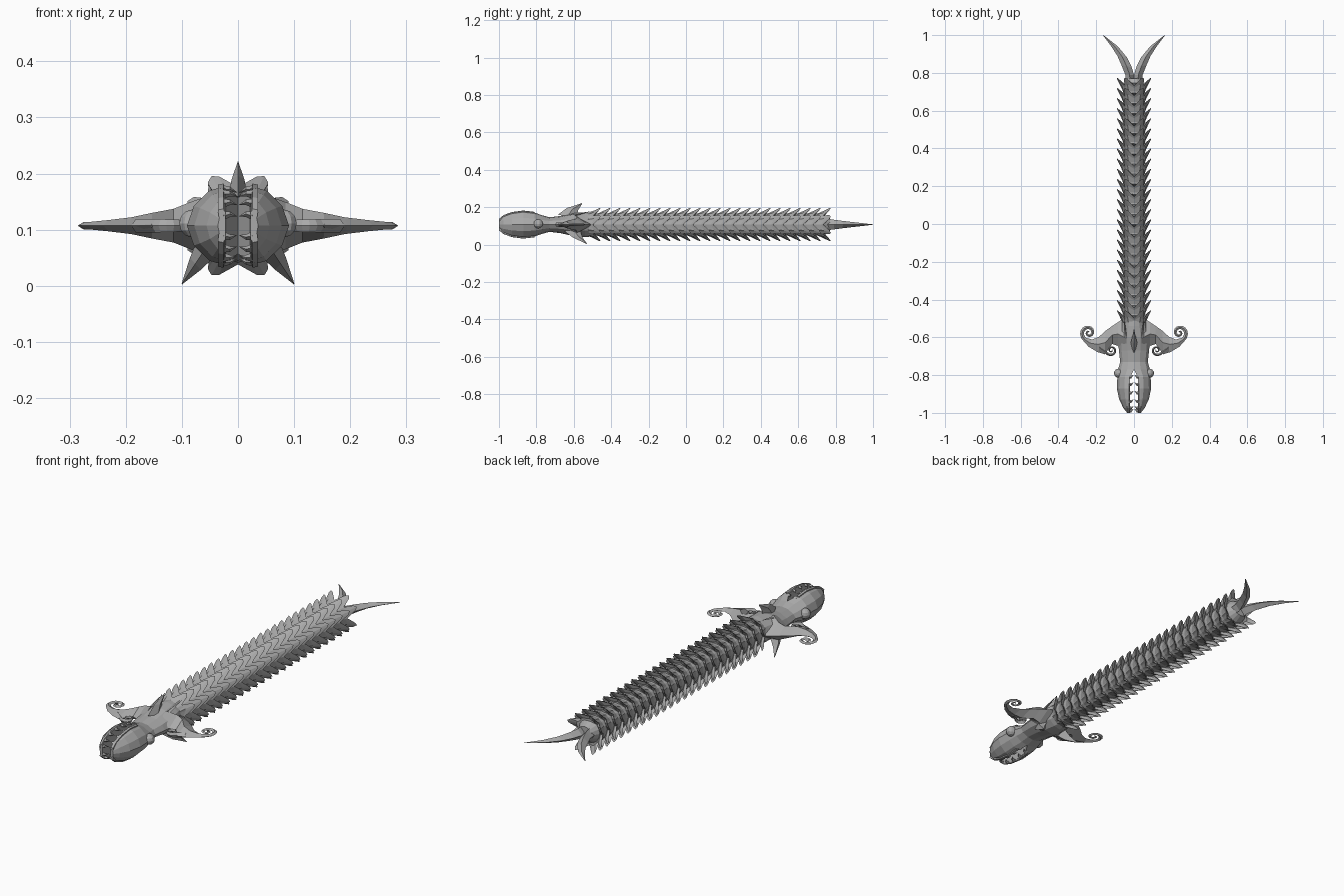
import bpy, bmesh, math
from mathutils import Vector

cube = bpy.data.objects.get("Cube")
if cube:
    bpy.data.objects.remove(cube)

AXIS = 0.107  # height of the centre line

steel = bpy.data.materials.new("grey_steel")
steel.use_nodes = True
GREY = (0.4, 0.4, 0.4, 1)
steel.diffuse_color = GREY
steel.node_tree.nodes["Principled BSDF"].inputs["Base Color"].default_value = GREY


def finish(name, bm, mirror=False):
    bmesh.ops.recalc_face_normals(bm, faces=bm.faces)
    mesh = bpy.data.meshes.new(name)
    bm.to_mesh(mesh)
    bm.free()
    obj = bpy.data.objects.new(name, mesh)
    bpy.context.collection.objects.link(obj)
    mesh.materials.append(steel)
    if mirror:
        obj.modifiers.new("mirror", 'MIRROR')
    return obj


def add_loft(bm, rings):
    rows = [[bm.verts.new(p) for p in ring] for ring in rings]
    n = len(rows[0])
    for a, b in zip(rows, rows[1:]):
        for i in range(n):
            j = (i + 1) % n
            bm.faces.new((a[i], a[j], b[j], b[i]))
    bm.faces.new(rows[0])
    bm.faces.new(rows[-1])


def loft(name, rings, mirror=False):
    bm = bmesh.new()
    add_loft(bm, rings)
    return finish(name, bm, mirror)


def blade(name, stations, mirror=True):
    """Flat diamond-section blade: (edge, opposite edge, half thickness)."""
    rings = []
    for (ax, ay), (bx, by), t in stations:
        mx, my = (ax + bx) / 2, (ay + by) / 2
        rings.append([(ax, ay, AXIS), (mx, my, AXIS + t),
                      (bx, by, AXIS), (mx, my, AXIS - t)])
    return loft(name, rings, mirror)


def curl(cx, cy, start, sweep, r0, r1, width, t, steps=22):
    """Blade stations for a tapering spiral."""
    out = []
    for i in range(steps + 1):
        f = i / steps
        a = math.radians(start + sweep * f)
        r = r0 + (r1 - r0) * f ** 0.8
        q = max(r - width * (1 - 0.7 * f), 0.001)
        c, s = math.cos(a), math.sin(a)
        out.append(((cx + r * c, cy + r * s), (cx + q * c, cy + q * s),
                    t * (1 - 0.6 * f)))
    return out


def spike(bm, base, tip, across, along, bend=(0, 0, 0)):
    """Four-sided bent spike whose base spans two half-axis vectors."""
    base, tip, u, v, bend = map(Vector, (base, tip, across, along, bend))
    rings = []
    for f, s in ((0, 1), (0.5, 0.6), (1, 0.03)):
        c = base.lerp(tip, f) + bend * (4 * f * (1 - f))
        rings.append([c + u * s, c + v * s, c - u * s, c - v * s])
    add_loft(bm, rings)


# Head and collar: one half with a vertical mouth slit, mirrored
# columns: y, half width, half height, slit half width
HEAD = [(-1.0, 0.036, 0.026, 0.022), (-0.975, 0.056, 0.047, 0.022),
        (-0.93, 0.078, 0.063, 0.022), (-0.87, 0.091, 0.071, 0.022),
        (-0.81, 0.088, 0.064, 0.02), (-0.77, 0.084, 0.05, 0),
        (-0.73, 0.073, 0.039, 0), (-0.67, 0.08, 0.046, 0),
        (-0.6, 0.085, 0.062, 0), (-0.54, 0.07, 0.066, 0),
        (-0.49, 0.058, 0.064, 0)]


def half_section(y, w, h, s):
    k = w - s
    upper = [(s, h), (s + 0.42 * k, 0.88 * h), (s + 0.82 * k, 0.5 * h)]
    pts = upper + [(w, 0)] + [(x, -z) for x, z in reversed(upper)]
    return [(x, y, AXIS + z) for x, z in pts]


loft("head", [half_section(*row) for row in HEAD], mirror=True)

# Raised brow strip around each side of the mouth
for side, sign in (("upper", 1), ("lower", -1)):
    strip = []
    for y, w, h, s in HEAD[:5]:
        z = AXIS + sign * h
        strip.append([(s, y, z - sign * 0.006), (s + 0.004, y, z + sign * 0.004),
                      (s + 0.014, y, z + sign * 0.002), (s + 0.012, y, z - sign * 0.012)])
    loft(side + "_lip", strip, mirror=True)

# Teeth meeting across the slit, following the jaw outline
bm = bmesh.new()
for y, h in ((-0.99, 0.018), (-0.975, 0.04), (-0.94, 0.056), (-0.895, 0.064),
             (-0.85, 0.064), (-0.81, 0.058)):
    for sign in (1, -1):
        spike(bm, (0.026, y, AXIS + sign * h), (0.002, y + 0.012, AXIS + sign * h * 0.93),
              (0, 0.011, 0), (0, 0, 0.008), (0, -0.006, sign * 0.003))
finish("teeth", bm, mirror=True)

# Eyes
bm = bmesh.new()
bmesh.ops.create_uvsphere(bm, u_segments=10, v_segments=6, radius=0.025)
bmesh.ops.translate(bm, verts=bm.verts, vec=(0.081, -0.79, AXIS + 0.004))
finish("eyes", bm, mirror=True)

# Side wings ending in a curl
blade("wings", [((0.04, -0.72), (0.04, -0.49), 0.058),
                ((0.085, -0.645), (0.085, -0.52), 0.042),
                ((0.115, -0.635), (0.115, -0.54), 0.03),
                ((0.155, -0.69), (0.15, -0.565), 0.023),
                ((0.195, -0.677), (0.185, -0.597), 0.015),
                ((0.24, -0.65), (0.222, -0.612), 0.01)]
      + curl(0.24, -0.575, -60, 560, 0.053, 0.006, 0.022, 0.007))

# Front curls beside the neck
blade("neck_curls", [((0.19, -0.68), (0.175, -0.63), 0.012)]
      + curl(0.12, -0.668, -25, -560, 0.037, 0.005, 0.014, 0.012))

# Dorsal fin
bm = bmesh.new()
spike(bm, (0, -0.635, 0.15), (0, -0.555, 0.221), (0.019, 0, 0), (0, 0.05, -0.01),
      (0, -0.012, 0.004))
finish("dorsal_fin", bm)

# Lower collar spikes
bm = bmesh.new()
spike(bm, (0.052, -0.61, 0.075), (0.1, -0.53, 0.003), (0.016, 0, 0.018),
      (0, 0.045, 0), (0, -0.01, 0))
finish("collar_spikes", bm, mirror=True)

# Small upper collar ridges
bm = bmesh.new()
spike(bm, (0.045, -0.61, 0.152), (0.052, -0.5, 0.18), (0.009, 0, 0),
      (0, 0.03, 0.012))
finish("collar_ridges", bm, mirror=True)

# Ring of eight flared scales, repeated along the body
PITCH, COUNT, START = 0.0535, 24, -0.53
QUARTER = [(0, "valley"), (28, "scale"), (46, "valley"), (64, "scale")]
profile = []
for q in range(4):
    for angle, kind in QUARTER if q % 2 == 0 else [
            (0, "valley"), (26, "scale"), (44, "valley"), (62, "scale")]:
        a = q * 90 + angle
        if kind == "valley":
            profile.append((a, "valley"))
        else:
            profile += [(a - 7, "shoulder"), (a, "tip"), (a + 7, "shoulder")]

# radius and distance back for each kind, from root to flared rim to inside
STEPS = [
    {"valley": (0.058, 0), "shoulder": (0.058, 0), "tip": (0.06, 0)},
    {"valley": (0.066, 0.02), "shoulder": (0.07, 0.035), "tip": (0.074, 0.038)},
    {"valley": (0.069, 0.032), "shoulder": (0.094, 0.066), "tip": (0.1, 0.074)},
    {"valley": (0.06, 0.034), "shoulder": (0.064, 0.045), "tip": (0.066, 0.046)},
]
rings = []
for step in STEPS:
    ring = []
    for angle, kind in profile:
        r, back = step[kind]
        a = math.radians(angle)
        ring.append((r * math.sin(a), START + back, AXIS + r * math.cos(a)))
    rings.append(ring)
scales = loft("body_scales", rings)
arr = scales.modifiers.new("repeat", 'ARRAY')
arr.count = COUNT
arr.use_relative_offset = False
arr.use_constant_offset = True
arr.constant_offset_displace = (0, PITCH, 0)

# Body core
core = []
for y, r in ((-0.53, 0.058), (0.73, 0.058), (0.77, 0.035)):
    core.append([(r * math.sin(k * math.pi / 8), y, AXIS + r * math.cos(k * math.pi / 8))
                 for k in range(16)])
loft("body_core", core)

# Forked tail
blade("tail_fork", [((0.04, 0.72), (0, 0.72), 0.035),
                    ((0.046, 0.79), (0, 0.79), 0.026),
                    ((0.066, 0.84), (0.012, 0.83), 0.02),
                    ((0.088, 0.89), (0.036, 0.88), 0.014),
                    ((0.12, 0.94), (0.085, 0.94), 0.008),
                    ((0.164, 0.999), (0.162, 1.0), 0.001)])
